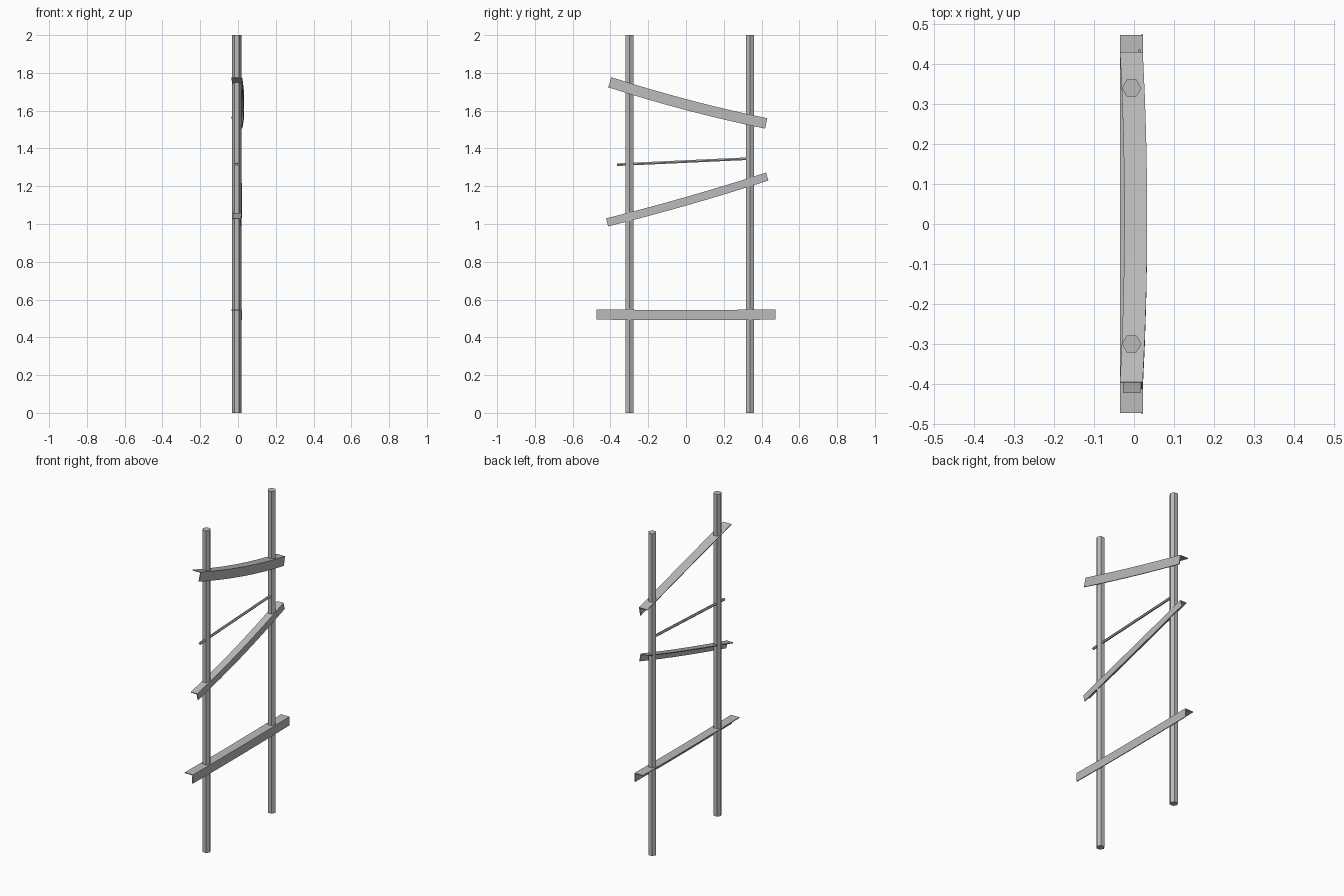
import bpy, bmesh, math
from mathutils import Vector

cube = bpy.data.objects.get("Cube")
if cube:
    bpy.data.objects.remove(cube)

GREY = (0.5, 0.5, 0.5, 1)
steel = bpy.data.materials.new("grey steel")
steel.use_nodes = True
steel.diffuse_color = GREY
steel.node_tree.nodes["Principled BSDF"].inputs["Base Color"].default_value = GREY


def make_object(name, bm):
    bmesh.ops.recalc_face_normals(bm, faces=bm.faces)
    mesh = bpy.data.meshes.new(name)
    bm.to_mesh(mesh)
    bm.free()
    mesh.materials.append(steel)
    obj = bpy.data.objects.new(name, mesh)
    bpy.context.collection.objects.link(obj)
    return obj


def bar(name, start, end, radius):
    """Six-sided bar between two points."""
    start, end = Vector(start), Vector(end)
    axis = end - start
    bm = bmesh.new()
    bmesh.ops.create_cone(bm, cap_ends=True, segments=6, radius1=radius,
                          radius2=radius, depth=axis.length)
    obj = make_object(name, bm)
    obj.location = (start + end) / 2
    if axis.x or axis.y:
        obj.rotation_euler = axis.to_track_quat('Z', 'X').to_euler()
    else:
        obj.rotation_euler.z = math.pi / 6  # corners point along x
    return obj


def angle_rail(name, start, end, inner, outer, height, sag, bow, thick=0.005, steps=8):
    """Bent L-section rail; start and end are (y, z) of its top edge."""
    profile = [(inner, 0), (outer, 0), (outer, -height), (outer - thick, -height),
               (outer - thick, -thick), (inner, -thick)]
    dy, dz = end[0] - start[0], end[1] - start[1]
    bm = bmesh.new()
    rings = []
    for i in range(steps + 1):
        t = i / steps
        arch = 4 * t * (1 - t)
        up = Vector((0, -(dz - 4 * sag * (1 - 2 * t)), dy)).normalized()
        base = Vector((bow * arch, start[0] + dy * t, start[1] + dz * t - sag * arch))
        rings.append([bm.verts.new(base + Vector((x, 0, 0)) + up * h) for x, h in profile])
    for a, b in zip(rings, rings[1:]):
        for k in range(len(profile)):
            n = (k + 1) % len(profile)
            bm.faces.new((a[k], a[n], b[n], b[k]))
    bm.faces.new(rings[0])
    bm.faces.new(rings[-1])
    return make_object(name, bm)


# Uprights
POST_X = -0.006
for name, y in (("front_post", -0.30), ("back_post", 0.34)):
    post = bar(name, (POST_X, y, 0), (POST_X, y, 2), 0.0245)
    # turn so that the hexagon is flat towards the front and back
    corner = max(post.data.vertices, key=lambda v: abs(v.co.x))
    post.rotation_euler.z = -math.atan2(corner.co.y, corner.co.x)

# Angle rails
angle_rail("lower_rail", (-0.473, 0.548), (0.473, 0.548), -0.035, 0.022, 0.054, 0.003, 0.0)
angle_rail("middle_rail", (-0.423, 1.03), (0.423, 1.272), -0.028, 0.016, 0.044, 0.008, 0.006)
angle_rail("upper_rail", (-0.395, 1.777), (0.43, 1.56), -0.035, 0.022, 0.056, 0.012, 0.011)

# Thin cross rod
bar("cross_rod", (-0.007, -0.365, 1.314), (-0.007, 0.33, 1.346), 0.008)
